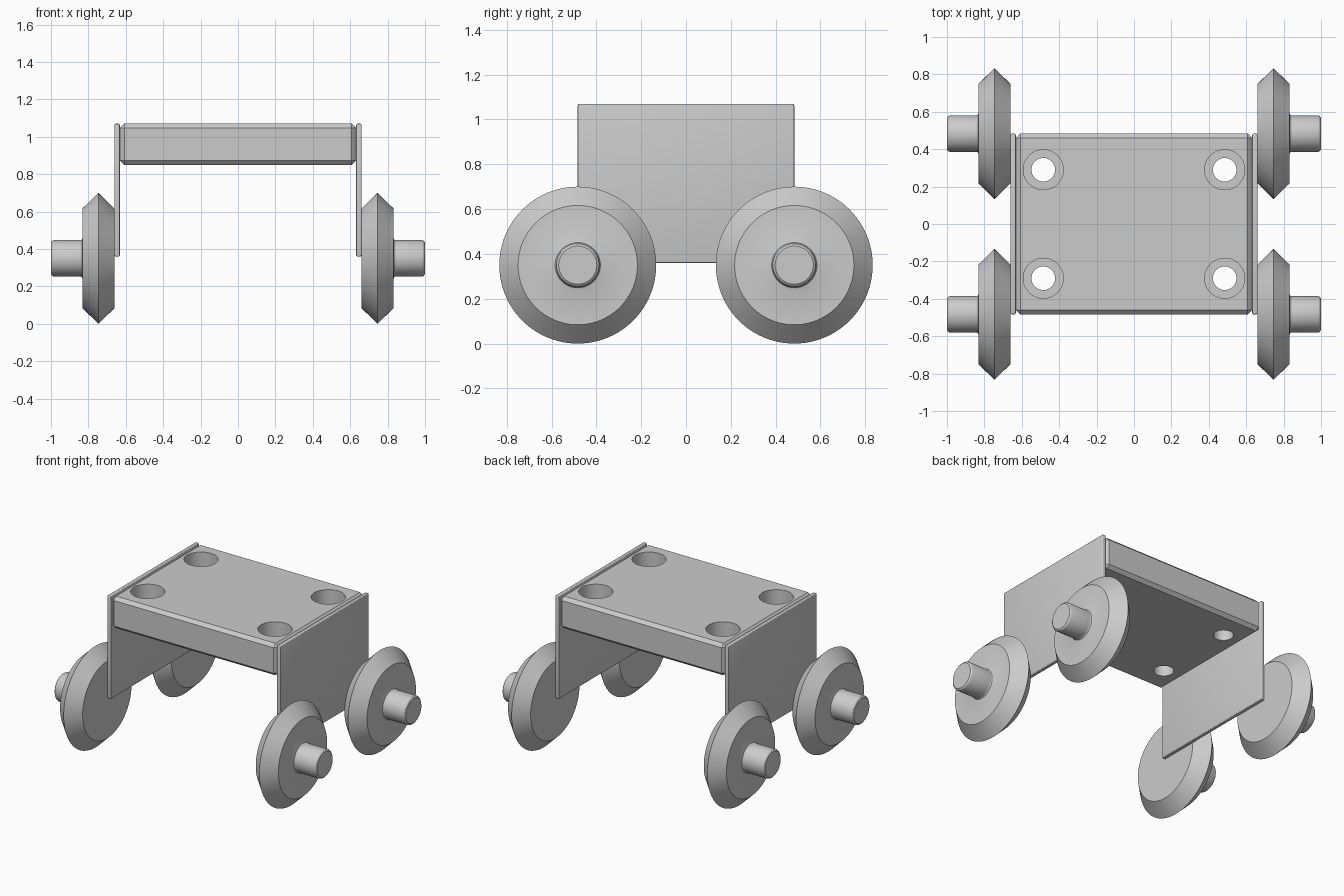
import bpy, bmesh
from math import sin, cos, tau, pi, radians
from mathutils import Matrix

if "Cube" in bpy.data.objects:
    bpy.data.objects.remove(bpy.data.objects["Cube"])


def finish(bm, name):
    bmesh.ops.recalc_face_normals(bm, faces=bm.faces)
    me = bpy.data.meshes.new(name)
    bm.to_mesh(me)
    bm.free()
    ob = bpy.data.objects.new(name, me)
    bpy.context.collection.objects.link(ob)
    return ob


def smooth(ob):
    ob.data.shade_smooth()
    ob.data.set_sharp_from_angle(angle=radians(25))


def lathe(bm, profile, matrix, n=96):
    """Closed solid turned about local z from (radius, height) points."""
    rings = [[bm.verts.new(matrix @ Matrix.Rotation(tau * i / n, 4, 'Z')
                           @ Matrix.Translation((r, 0, h)).translation)
              for i in range(n)] for r, h in profile]
    for a, b in zip(rings, rings[1:]):
        for i in range(n):
            j = (i + 1) % n
            bm.faces.new((a[i], a[j], b[j], b[i]))
    bm.faces.new(rings[0][::-1])
    bm.faces.new(rings[-1])


def box(name, lo, hi, bevel, segments):
    bm = bmesh.new()
    size = [b - a for a, b in zip(lo, hi)]
    mid = [(a + b) / 2 for a, b in zip(lo, hi)]
    bmesh.ops.create_cube(bm, size=1, matrix=Matrix.Translation(mid) @ Matrix.Diagonal((*size, 1)))
    bmesh.ops.bevel(bm, geom=bm.edges[:], offset=bevel, segments=segments,
                    profile=0.5, affect='EDGES')
    return finish(bm, name)


# Deck with chamfered edges and four counterbored bolt holes
deck = box("deck", (-0.63, -0.483, 0.85), (0.63, 0.483, 1.07), 0.022, 1)
bm = bmesh.new()
bore = [(0.063, 0.8), (0.063, 0.93), (0.107, 0.93), (0.107, 1.12)]
for x in (-0.485, 0.485):
    for y in (-0.29, 0.29):
        lathe(bm, bore, Matrix.Translation((x, y, 0)), 64)
cutter = finish(bm, "bolt_hole_cutter")
cutter.hide_render = True
mod = deck.modifiers.new("bolt_holes", 'BOOLEAN')
mod.operation = 'DIFFERENCE'
mod.solver = 'EXACT'
mod.object = cutter
bpy.context.view_layer.objects.active = deck
bpy.ops.object.modifier_apply(modifier=mod.name)
bpy.data.objects.remove(cutter)
smooth(deck)

# Wheel with pointed rim and axle stub, turned about its axle
wheel = [(0.266, 0.66), (0.35, 0.746), (0.266, 0.832)]
stub = [(0.109, 0.832), (0.101, 0.835), (0.097, 0.842), (0.097, 0.985),
        (0.094, 0.993), (0.085, 1.0)]

for side, sx in (("left", -1), ("right", 1)):
    # Side plate
    x0, x1 = sorted((sx * 0.632, sx * 0.66))
    smooth(box(side + "_plate", (x0, -0.483, 0.36), (x1, 0.483, 1.07), 0.007, 3))

    # Wheels
    for end, y in (("front", -0.483), ("rear", 0.483)):
        bm = bmesh.new()
        m = Matrix.Translation((0, y, 0.35)) @ Matrix.Rotation(sx * pi / 2, 4, 'Y')
        lathe(bm, wheel + stub, m)
        smooth(finish(bm, f"{end}_{side}_wheel"))
